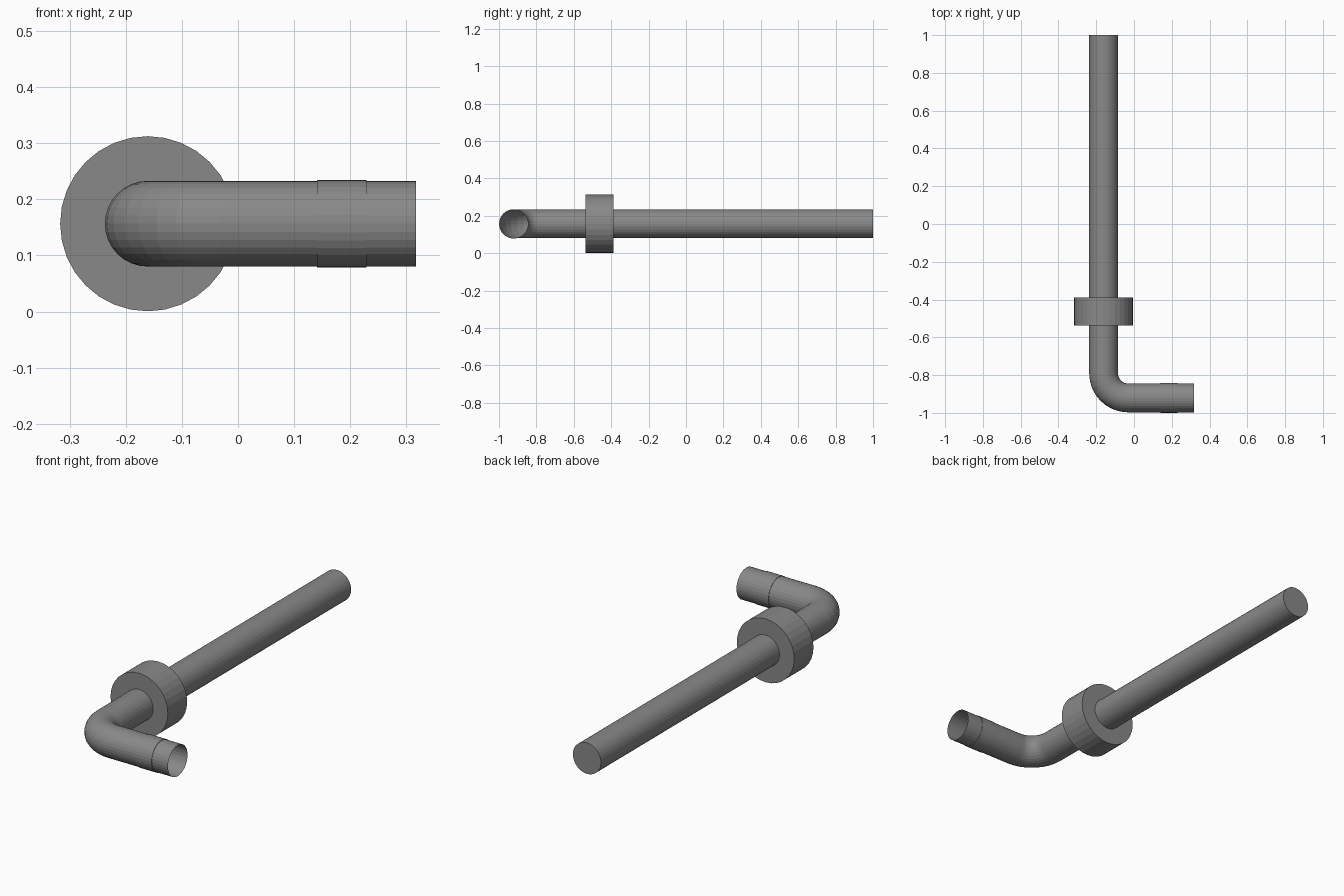
import bpy, bmesh, math
from mathutils import Vector

if "Cube" in bpy.data.objects:
    bpy.data.objects.remove(bpy.data.objects["Cube"])

SIDES = 32
AX, AY, AZ = -0.161, -0.921, 0.1565  # long pipe axis x, short pipe axis y, height
R, BEND = 0.0763, 0.13               # pipe radius, elbow radius

# Dark grey metal
metal = bpy.data.materials.new("dark_grey")
metal.diffuse_color = (0.25, 0.25, 0.25, 1)
metal.use_nodes = True
metal.node_tree.nodes["Principled BSDF"].inputs["Base Color"].default_value = metal.diffuse_color


def loft(name, rings, cap_start=False):
    """Skin rings given as (x, y, heading angle, radius) lying at height AZ."""
    bm = bmesh.new()
    loops = []
    for x, y, heading, r in rings:
        side = Vector((-math.sin(heading), math.cos(heading), 0))
        c = Vector((x, y, AZ))
        loops.append([bm.verts.new(c + r * (math.cos(t) * side + math.sin(t) * Vector((0, 0, 1))))
                      for t in (2 * math.pi * i / SIDES for i in range(SIDES))])
    for a, b in zip(loops, loops[1:]):
        for i in range(SIDES):
            j = (i + 1) % SIDES
            bm.faces.new((a[i], a[j], b[j], b[i]))
    if cap_start:
        bm.faces.new(loops[0][::-1])
    me = bpy.data.meshes.new(name)
    bm.to_mesh(me)
    bm.free()
    me.materials.append(metal)
    ob = bpy.data.objects.new(name, me)
    bpy.context.collection.objects.link(ob)
    return ob


# Bent pipe: capped at the back, open at the short end
path = [(AX, 1.0, -math.pi / 2, R)]
for k in range(9):
    a = math.pi / 2 * k / 8
    path.append((AX + BEND * (1 - math.cos(a)), AY + BEND * (1 - math.sin(a)), a - math.pi / 2, R))
path.append((0.317, AY, 0, R))
loft("bent_pipe", path, cap_start=True)

# Thin sleeve around the short end
loft("end_sleeve", [(0.141, AY, 0, R), (0.141, AY, 0, 0.0783),
                    (0.229, AY, 0, 0.0783), (0.229, AY, 0, R)])

# Thick collar on the long pipe
bpy.ops.mesh.primitive_cylinder_add(vertices=SIDES, radius=0.156, depth=0.15,
                                    location=(AX, -0.463, AZ), rotation=(math.pi / 2, 0, 0))
collar = bpy.context.object
collar.name = "collar"
collar.data.materials.append(metal)
